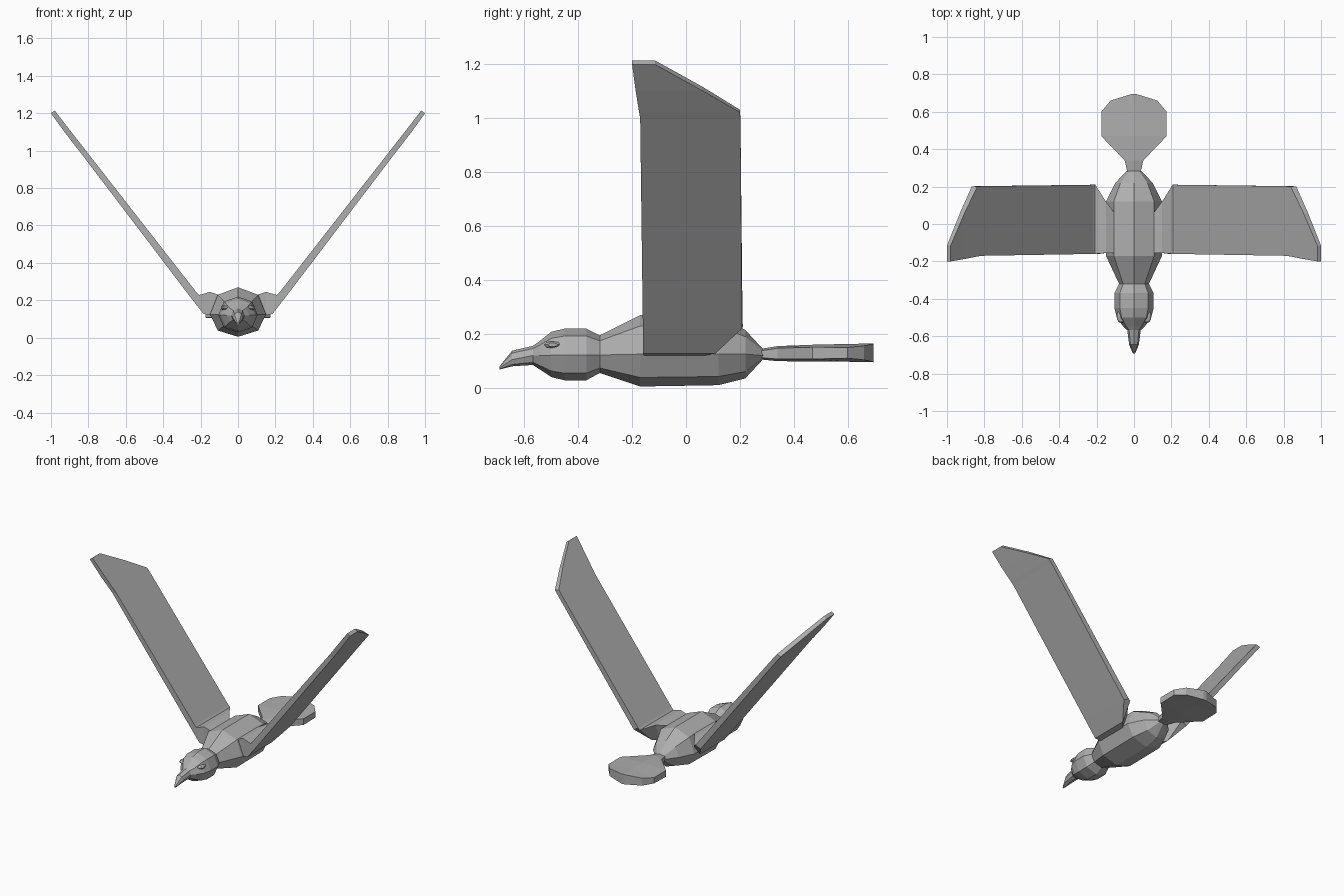
import bpy, bmesh, math

grey = bpy.data.materials.new("feather grey")
grey.diffuse_color = (0.43, 0.43, 0.43, 1)


def loft(name, rings):
    """Skin a list of equal-length rings and cap both ends."""
    bm = bmesh.new()
    loops = [[bm.verts.new(p) for p in ring] for ring in rings]
    n = len(loops[0])
    for a, b in zip(loops, loops[1:]):
        for i in range(n):
            j = (i + 1) % n
            bm.faces.new((a[i], a[j], b[j], b[i]))
    bm.faces.new(loops[0])
    bm.faces.new(loops[-1][::-1])
    bmesh.ops.recalc_face_normals(bm, faces=bm.faces[:])
    mesh = bpy.data.meshes.new(name)
    bm.to_mesh(mesh)
    bm.free()
    mesh.materials.append(grey)
    obj = bpy.data.objects.new(name, mesh)
    bpy.context.collection.objects.link(obj)
    return obj


def octagon(y, w, top, mid, bot):
    """Eight-sided section with a point at top, bottom and both sides."""
    k, up, dn = 0.72, top - mid, mid - bot
    return [(0, y, top), (k * w, y, mid + k * up), (w, y, mid),
            (k * w, y, mid - k * dn), (0, y, bot), (-k * w, y, mid - k * dn),
            (-w, y, mid), (-k * w, y, mid + k * up)]


# Body: neck to rump
loft("body", [octagon(*s) for s in [
    (-0.32, 0.08, 0.195, 0.122, 0.055),
    (-0.17, 0.15, 0.27, 0.125, 0.005),
    (0.12, 0.15, 0.27, 0.125, 0.01),
    (0.22, 0.10, 0.215, 0.125, 0.035),
    (0.285, 0.038, 0.145, 0.12, 0.105)]])

# Head
loft("head", [octagon(*s) for s in [
    (-0.568, 0.036, 0.156, 0.12, 0.085),
    (-0.545, 0.06, 0.172, 0.12, 0.07),
    (-0.50, 0.092, 0.208, 0.121, 0.04),
    (-0.45, 0.105, 0.22, 0.122, 0.028),
    (-0.37, 0.105, 0.22, 0.122, 0.028),
    (-0.32, 0.08, 0.195, 0.122, 0.055)]])

# Beak, hooked down at the tip
loft("beak", [octagon(*s) for s in [
    (-0.692, 0.006, 0.08, 0.074, 0.068),
    (-0.645, 0.026, 0.138, 0.105, 0.08),
    (-0.568, 0.036, 0.156, 0.12, 0.085)]])


# Fan-shaped tail, thicker along the middle
def tail_ring(y, w, mid, half, edge):
    return [(0, y, mid + half), (w, y, mid + edge), (w, y, mid - edge),
            (0, y, mid - half), (-w, y, mid - edge), (-w, y, mid + edge)]


loft("tail", [tail_ring(*s) for s in [
    (0.28, 0.036, 0.125, 0.02, 0.013),
    (0.34, 0.05, 0.127, 0.028, 0.02),
    (0.47, 0.175, 0.129, 0.031, 0.022),
    (0.60, 0.175, 0.13, 0.033, 0.02),
    (0.66, 0.125, 0.13, 0.034, 0.026),
    (0.695, 0.012, 0.13, 0.035, 0.034)]])

# Wings: (upper x, z), (lower x, z), front y, upper rear y, lower rear y
wing = [
    ((0.09, 0.225), (0.11, 0.12), -0.155, 0.04, 0.04),
    ((0.15, 0.245), (0.15, 0.12), -0.155, 0.12, 0.07),
    ((0.208, 0.228), (0.185, 0.128), -0.16, 0.212, 0.11),
    ((0.22, 0.24), (0.257, 0.22), -0.16, 0.21, 0.208),
    ((0.813, 1.0), (0.85, 1.0), -0.17, 0.202, 0.202),
    ((0.838, 1.032), (0.868, 1.022), -0.174, 0.2, 0.2),
    ((0.905, 1.118), (0.93, 1.103), -0.187, 0.06, 0.06),
    ((0.98, 1.215), (1.0, 1.2), -0.2, -0.115, -0.115)]

for side, s in (("left", 1), ("right", -1)):
    loft(side + "_wing", [
        [(s * u[0], f, u[1]), (s * u[0], ru, u[1]),
         (s * l[0], rl, l[1]), (s * l[0], f, l[1])]
        for u, l, f, ru, rl in wing])

    # Eye: small flattened bead on the side of the head
    loft(side + "_eye", [
        [(s * (0.072 + dx), -0.495 + r * 0.032 * math.cos(a * math.pi / 4),
          0.16 + r * 0.013 * math.sin(a * math.pi / 4)) for a in range(8)]
        for dx, r in ((-0.02, 1), (0.008, 1), (0.018, 0.55))])
